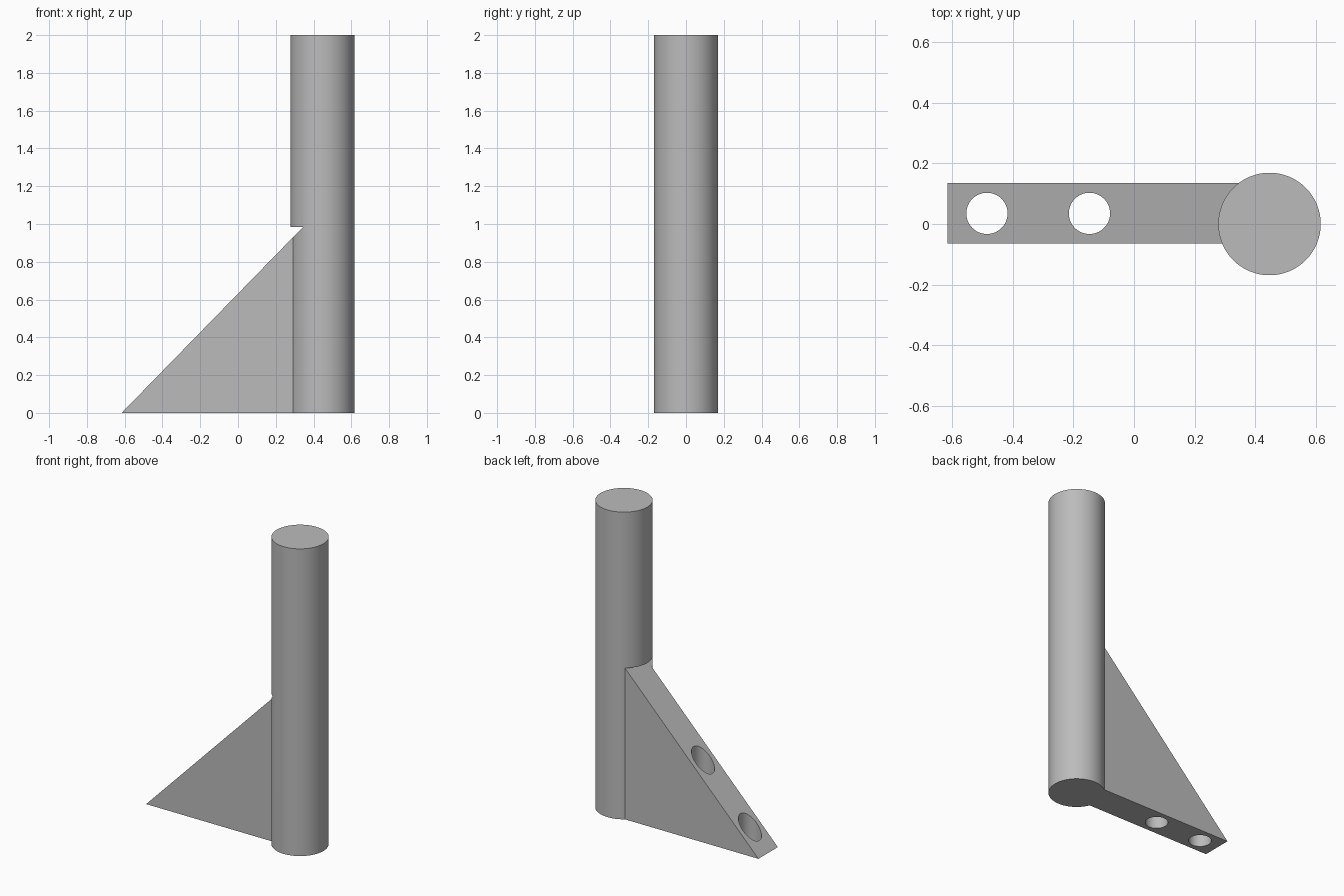
import bpy, bmesh, math

cube = bpy.data.objects.get("Cube")
if cube:
    bpy.data.objects.remove(cube, do_unlink=True)

POLE_X, POLE_R, HEIGHT = 0.447, 0.169, 2.0
TOE_X, TIP_X, TIP_Z = -0.616, 0.345, 0.985
FIN_FRONT, FIN_BACK = -0.065, 0.135
HOLE_XS, HOLE_Y, HOLE_R = (-0.485, -0.147), 0.035, 0.068

grey = bpy.data.materials.new("plain grey")
grey.use_nodes = True
grey.diffuse_color = (0.5, 0.5, 0.5, 1)
grey.node_tree.nodes["Principled BSDF"].inputs["Base Color"].default_value = (0.5, 0.5, 0.5, 1)


def cylinder(name, x, y, z0, z1, radius, sides):
    bpy.ops.mesh.primitive_cylinder_add(
        vertices=sides, radius=radius, depth=z1 - z0, location=(x, y, (z0 + z1) / 2))
    obj = bpy.context.object
    obj.name = name
    obj.data.materials.append(grey)
    return obj


def prism(name, profile, y0, y1):
    """Extrude an XZ outline along y."""
    bm = bmesh.new()
    face = bm.faces.new([bm.verts.new((x, y0, z)) for x, z in profile])
    side = bmesh.ops.extrude_face_region(bm, geom=[face])["geom"]
    moved = [v for v in side if isinstance(v, bmesh.types.BMVert)]
    bmesh.ops.translate(bm, verts=moved, vec=(0, y1 - y0, 0))
    bmesh.ops.recalc_face_normals(bm, faces=bm.faces)
    mesh = bpy.data.meshes.new(name)
    bm.to_mesh(mesh)
    bm.free()
    mesh.materials.append(grey)
    obj = bpy.data.objects.new(name, mesh)
    bpy.context.collection.objects.link(obj)
    return obj


def boolean(target, tool, operation):
    """Apply a boolean and discard its tool."""
    mod = target.modifiers.new(operation.lower(), "BOOLEAN")
    mod.operation, mod.object, mod.solver = operation, tool, "EXACT"
    bpy.ops.object.select_all(action="DESELECT")
    target.select_set(True)
    bpy.context.view_layer.objects.active = target
    bpy.ops.object.modifier_apply(modifier=mod.name)
    bpy.data.objects.remove(tool, do_unlink=True)


# Upright round pole joined to a flat triangular fin
post = cylinder("post_with_fin", POLE_X, 0, 0, HEIGHT, POLE_R, 96)
fin = prism("fin", [(TOE_X, 0), (POLE_X, 0), (POLE_X, TIP_Z), (TIP_X, TIP_Z)],
            FIN_FRONT, FIN_BACK)
boolean(post, fin, "UNION")

# Sloping notch where the fin meets the pole
notch = prism("notch_cutter", [(TOE_X, 0), (TIP_X, TIP_Z), (TOE_X, TIP_Z)], -0.5, 0.5)
boolean(post, notch, "DIFFERENCE")

# Vertical bolt holes through the fin
for x in HOLE_XS:
    boolean(post, cylinder("hole_cutter", x, HOLE_Y, -0.2, 1.2, HOLE_R, 64), "DIFFERENCE")

post.select_set(True)
bpy.context.view_layer.objects.active = post
bpy.ops.object.shade_smooth_by_angle(angle=math.radians(30))
